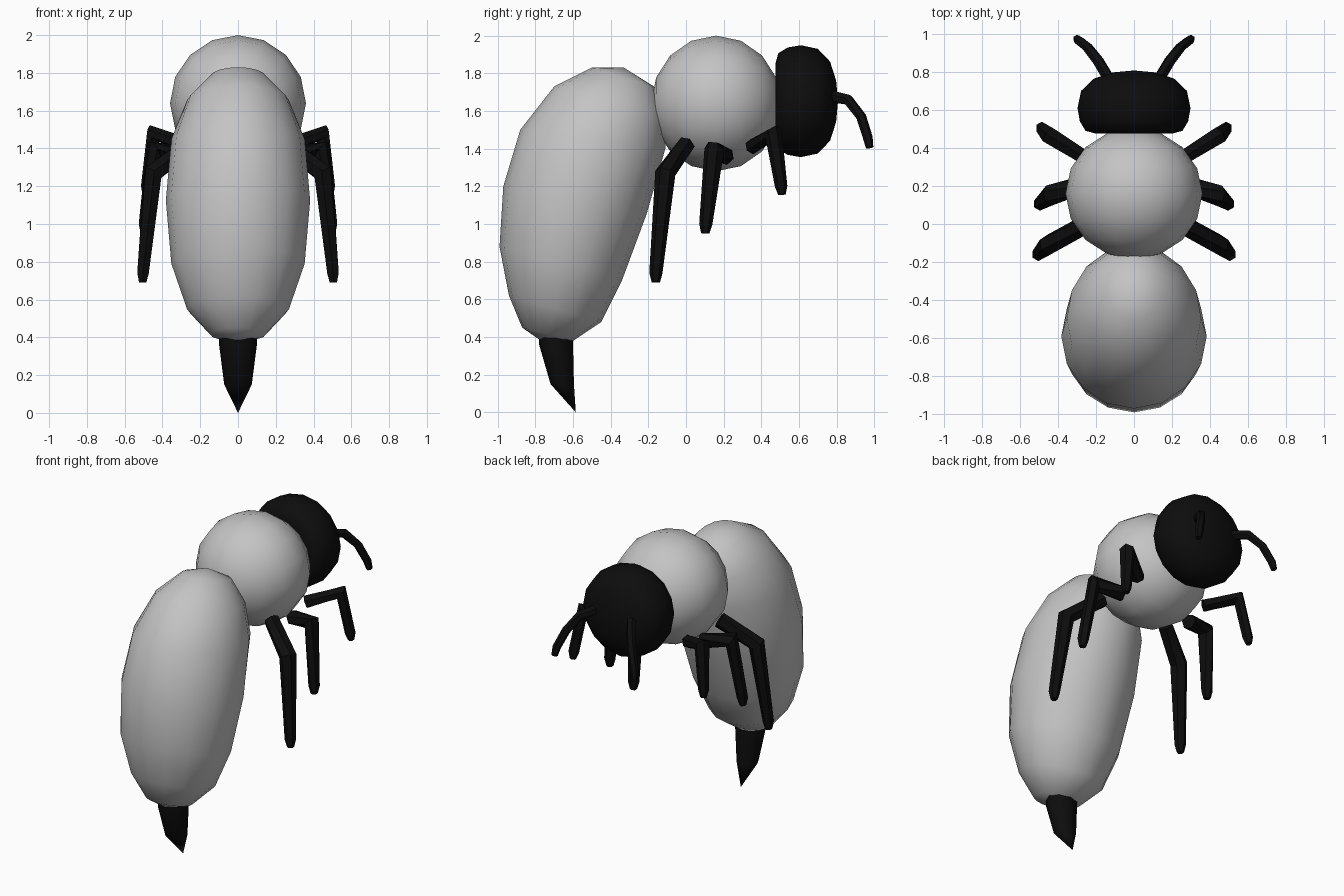
import bpy, bmesh, math
from mathutils import Vector

if "Cube" in bpy.data.objects:
    bpy.data.objects.remove(bpy.data.objects["Cube"])


def material(name, rgb):
    m = bpy.data.materials.new(name)
    m.diffuse_color = (*rgb, 1)
    m.use_nodes = True
    m.node_tree.nodes["Principled BSDF"].inputs["Base Color"].default_value = m.diffuse_color
    return m


grey = material("light grey", (0.55, 0.55, 0.55))
black = material("black", (0.004, 0.004, 0.004))


def ellipse(c, u, v, n):
    """Ring of n points around c with half axes u and v."""
    c, u, v = Vector(c), Vector(u), Vector(v)
    return [c + u * math.cos(2 * math.pi * i / n) + v * math.sin(2 * math.pi * i / n)
            for i in range(n)]


def loft(name, rings, mat, start=None, end=None, angle=60):
    """Skin rings; each end is a point, or a flat cap when no point is given."""
    bm = bmesh.new()
    vr = [[bm.verts.new(p) for p in r] for r in rings]
    n = len(vr[0])
    for a, b in zip(vr, vr[1:]):
        for i in range(n):
            j = (i + 1) % n
            bm.faces.new((a[i], a[j], b[j], b[i]))
    for ring, tip in ((vr[0], start), (vr[-1], end)):
        if tip is None:
            bm.faces.new(ring)
        else:
            t = bm.verts.new(tip)
            for i in range(n):
                bm.faces.new((ring[i], ring[(i + 1) % n], t))
    bmesh.ops.recalc_face_normals(bm, faces=bm.faces[:])
    me = bpy.data.meshes.new(name)
    bm.to_mesh(me)
    bm.free()
    ob = bpy.data.objects.new(name, me)
    bpy.context.collection.objects.link(ob)
    me.materials.append(mat)
    bpy.ops.object.select_all(action='DESELECT')
    ob.select_set(True)
    bpy.context.view_layer.objects.active = ob
    bpy.ops.object.shade_smooth_by_angle(angle=math.radians(angle))
    return ob


def tube(name, path, radii, mat, n=6):
    """Tapering limb along a path."""
    pts = [Vector(p) for p in path]
    rings = []
    for i, p in enumerate(pts):
        a = (p - pts[max(i - 1, 0)]).normalized()
        b = (pts[min(i + 1, len(pts) - 1)] - p).normalized()
        t = (a + b).normalized()
        u = t.cross(Vector((0.5, -0.85, 0))).normalized()
        if u.length < 0.1:
            u = t.cross(Vector((0, 0, 1))).normalized()
        rings.append(ellipse(p, u * radii[i], t.cross(u) * radii[i], n))
    return loft(name, rings, mat, angle=40)


# thorax: round ball with its poles along y
R, Y, Z = 0.36, 0.16, 1.64
balls = []
for k in range(1, 8):
    a = math.pi * k / 8
    r = R * math.sin(a)
    balls.append(ellipse((0, Y - 0.345 * math.cos(a), Z), (r, 0, 0), (0, 0, r), 16))
loft("thorax", balls, grey, (0, Y - 0.345, Z), (0, Y + 0.345, Z))

# abdomen: bent egg, each ring spans a back point and a belly point (y, z)
back = [(-.50, 1.83), (-.70, 1.73), (-.88, 1.50), (-.97, 1.20), (-.99, .88), (-.94, .62), (-.87, .45)]
belly = [(-.17, 1.73), (-.11, 1.58), (-.11, 1.40), (-.21, 1.05), (-.34, .70), (-.45, .48), (-.60, .38)]
rings = []
for k, (b, f) in enumerate(zip(back, belly), 1):
    B, F = Vector((0, *b)), Vector((0, *f))
    w = 0.382 * math.sin(math.pi * k / 8)
    rings.append(ellipse((B + F) / 2, (w, 0, 0), (F - B) / 2, 16))
loft("abdomen", rings, grey, (0, -.33, 1.83), (0, -.77, .38))

# head: flattened ball turned around y
profile = [(.20, .475), (.255, .49), (.285, .54), (.297, .61), (.278, .70), (.21, .765), (.11, .797)]
loft("head", [ellipse((0, y, 1.652), (r, 0, 0), (0, 0, r), 16) for r, y in profile],
     black, (0, .475, 1.652), (0, .807, 1.652))

# stinger: curved spike
sting = [(-.69, .46, .10, .09), (-.69, .36, .10, .09), (-.657, .15, .073, .062)]
loft("stinger", [ellipse((0, y, z), (w, 0, 0), (0, d, 0), 8) for y, z, w, d in sting],
     black, end=(0, -.585, 0))

# legs and antennae on both sides
limbs = {
    "front_leg": ([(.26, .35, 1.41), (.445, .465, 1.48), (.485, .505, 1.20), (.488, .51, 1.155)],
                  [.042, .05, .033, .02]),
    "middle_leg": ([(.26, .21, 1.36), (.445, .15, 1.395), (.495, .105, 1.0), (.497, .102, .95)],
                   [.048, .055, .035, .022]),
    "back_leg": ([(.25, 0, 1.42), (.45, -.11, 1.27), (.503, -.16, .74), (.505, -.16, .69)],
                 [.05, .055, .035, .022]),
    "antenna": ([(.13, .76, 1.68), (.19, .86, 1.66), (.245, .93, 1.57), (.29, .965, 1.46), (.30, .975, 1.405)],
                [.032, .03, .027, .026, .02]),
}
for name, (path, radii) in limbs.items():
    for side, s in (("right", 1), ("left", -1)):
        ob = tube(f"{side}_{name}", path, radii, black)
        if s < 0:
            # mirror across x = 0 and turn the faces back outward
            for v in ob.data.vertices:
                v.co.x = -v.co.x
            ob.data.flip_normals()
